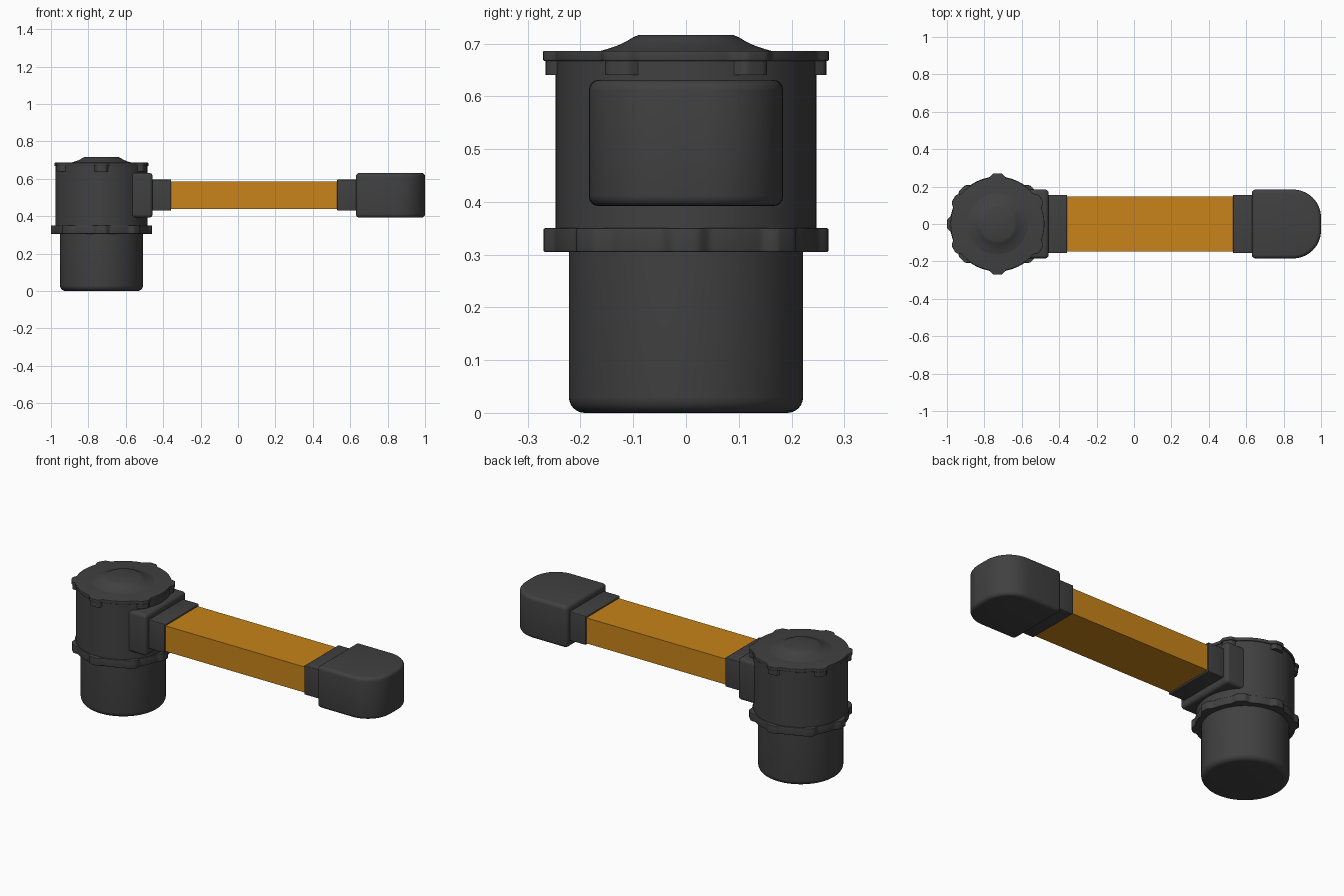
import bpy, bmesh
from math import sin, cos, pi, radians

if "Cube" in bpy.data.objects:
    bpy.data.objects.remove(bpy.data.objects["Cube"])

CX = -0.73  # axis of the round housing


def material(name, rgb):
    m = bpy.data.materials.new(name)
    m.diffuse_color = (*rgb, 1)
    m.use_nodes = True
    m.node_tree.nodes["Principled BSDF"].inputs["Base Color"].default_value = m.diffuse_color
    return m


DARK = material("dark_plastic", (0.052, 0.052, 0.052))
ORANGE = material("orange_bar", (0.58, 0.23, 0.01))


def finish(name, bm, mat):
    bmesh.ops.recalc_face_normals(bm, faces=bm.faces)
    me = bpy.data.meshes.new(name)
    bm.to_mesh(me)
    bm.free()
    me.materials.append(mat)
    ob = bpy.data.objects.new(name, me)
    bpy.context.collection.objects.link(ob)
    bpy.ops.object.select_all(action='DESELECT')
    ob.select_set(True)
    bpy.context.view_layer.objects.active = ob
    bpy.ops.object.shade_smooth_by_angle(angle=radians(35))
    return ob


def prism(name, outline, z0, z1, bevel=0, mat=DARK):
    """Extrude an xy outline from z0 to z1 and round its sharp edges."""
    bm = bmesh.new()
    face = bm.faces.new([bm.verts.new((x, y, z0)) for x, y in outline])
    top = bmesh.ops.extrude_face_region(bm, geom=[face])["geom"]
    bmesh.ops.translate(bm, vec=(0, 0, z1 - z0),
                        verts=[v for v in top if isinstance(v, bmesh.types.BMVert)])
    bmesh.ops.recalc_face_normals(bm, faces=bm.faces)
    if bevel:
        sharp = [e for e in bm.edges if e.calc_face_angle(0) > radians(40)]
        bmesh.ops.bevel(bm, geom=sharp, offset=bevel, segments=4,
                        profile=0.5, affect='EDGES')
    return finish(name, bm, mat)


def lathe(name, profile, steps=96):
    """Spin an (r, z) profile that starts and ends on the axis."""
    bm = bmesh.new()
    vs = [bm.verts.new((CX + r, 0, z)) for r, z in profile]
    es = [bm.edges.new(p) for p in zip(vs, vs[1:])]
    bmesh.ops.spin(bm, geom=vs + es, cent=(CX, 0, 0), axis=(0, 0, 1),
                   angle=2 * pi, steps=steps)
    bmesh.ops.remove_doubles(bm, verts=bm.verts, dist=1e-5)
    return finish(name, bm, DARK)


def lobed(base, tip, count, start, steps=240):
    """Round outline with evenly spaced screw lobes."""
    pts = []
    for i in range(steps):
        a = 2 * pi * i / steps
        pitch = 2 * pi / count
        d = abs((a - start + pitch / 2) % pitch - pitch / 2)
        t = min(1, max(0, (radians(11) - d) / radians(7)))
        r = base + (tip - base) * t * t * (3 - 2 * t)
        pts.append((CX + r * cos(a), r * sin(a)))
    return pts


def rect(x0, x1, h):
    return [(x0, -h), (x1, -h), (x1, h), (x0, h)]


def arc(cx, cz, r, a0, a1, n=6):
    return [(cx + r * cos(radians(a0 + (a1 - a0) * i / n)),
             cz + r * sin(radians(a0 + (a1 - a0) * i / n))) for i in range(n + 1)]


# Round housing
lathe("lower_cup", [(0, 0)] + arc(0.192, 0.03, 0.03, -90, 0) + [(0.222, 0.32), (0, 0.32)])
lathe("upper_housing", [(0, 0.31), (0.247, 0.31), (0.247, 0.67), (0, 0.67)])
prism("middle_flange", lobed(0.253, 0.27, 8, 0), 0.305, 0.35, 0.003)

# Lid with hanging screw tabs and raised centre
prism("lid_plate", lobed(0.251, 0.271, 6, pi / 2), 0.667, 0.686, 0.003)
prism("lid_tabs", lobed(0.238, 0.266, 6, pi / 2), 0.64, 0.669)
lathe("lid_dome", [(0, 0.68), (0.165, 0.68), (0.162, 0.686), (0.145, 0.691), (0.125, 0.698),
                   (0.11, 0.706), (0.1, 0.712), (0.09, 0.716), (0, 0.716)])

# Arm socket, collars and bar
prism("arm_socket", rect(-0.72, -0.457, 0.184), 0.392, 0.631, 0.018)
for side, x0, x1 in (("inner", -0.48, -0.358), ("outer", 0.53, 0.66)):
    prism(side + "_collar", rect(x0, x1, 0.156), 0.43, 0.596, 0.004)
prism("arm_bar", rect(-0.40, 0.57, 0.147), 0.437, 0.584, 0, ORANGE)

# Rounded end cap
R = 0.15
prism("end_cap", [(0.63, -0.184)] + arc(1 - R, -0.184 + R, R, -90, 0, 14)
      + arc(1 - R, 0.184 - R, R, 0, 90, 14) + [(0.63, 0.184)], 0.392, 0.631, 0.02)
